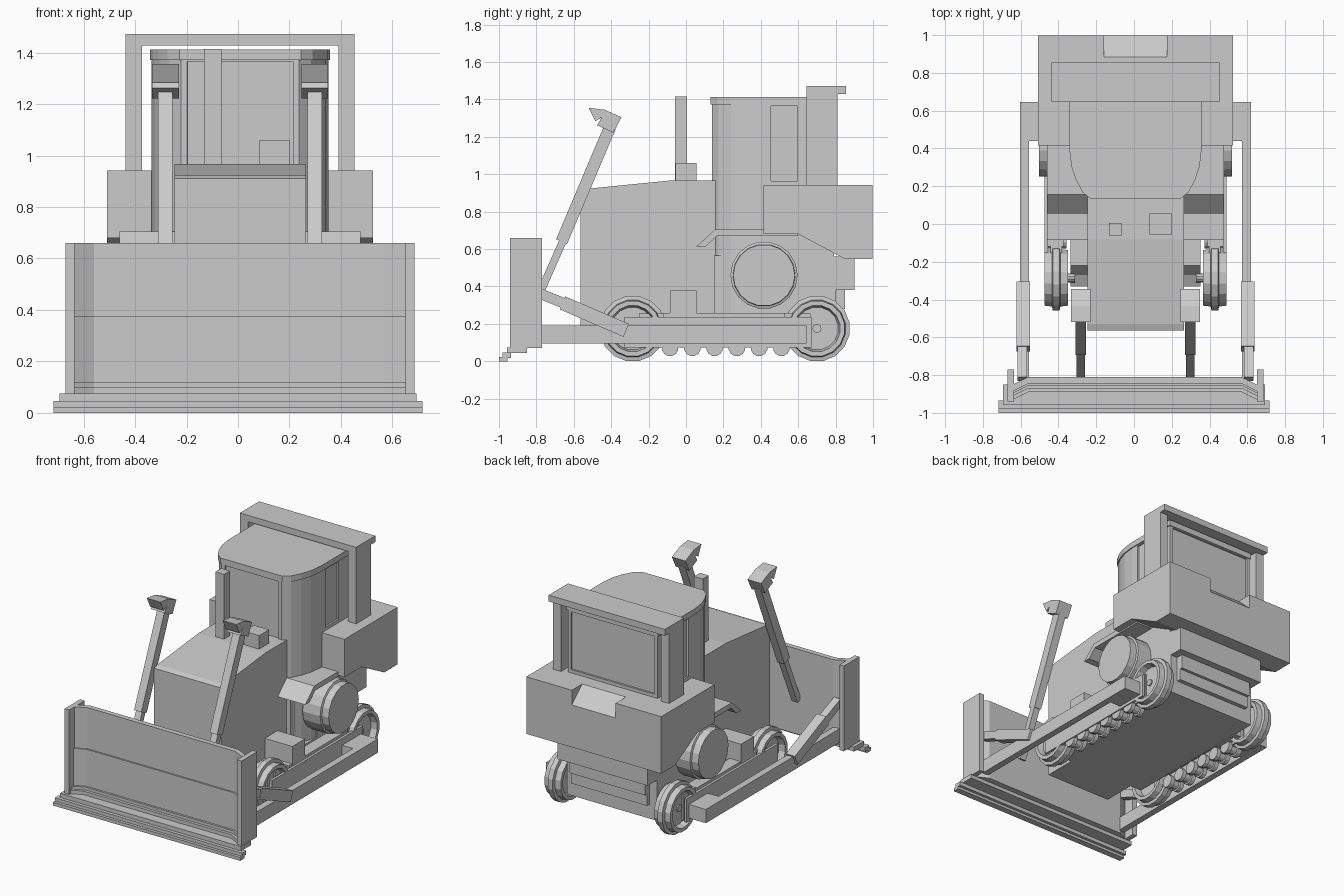
import bpy, bmesh, math
from mathutils import Vector

if "Cube" in bpy.data.objects:
    bpy.data.objects.remove(bpy.data.objects["Cube"])

C = 0.008  # the machine sits slightly off the blade centre
GREY = bpy.data.materials.new("plain grey")
GREY.diffuse_color = (0.6, 0.6, 0.6, 1)
GREY.use_nodes = True
GREY.node_tree.nodes["Principled BSDF"].inputs["Base Color"].default_value = GREY.diffuse_color


def finish(name, bm):
    bmesh.ops.recalc_face_normals(bm, faces=bm.faces)
    me = bpy.data.meshes.new(name)
    bm.to_mesh(me)
    bm.free()
    me.materials.append(GREY)
    ob = bpy.data.objects.new(name, me)
    bpy.context.collection.objects.link(ob)
    return ob


def loft(name, sections, edit=None):
    """Closed skin through equal-length point rings, capped at both ends."""
    bm = bmesh.new()
    rings = [[bm.verts.new(p) for p in s] for s in sections]
    n = len(rings[0])
    for a, b in zip(rings, rings[1:]):
        for i in range(n):
            j = (i + 1) % n
            bm.faces.new((a[i], a[j], b[j], b[i]))
    bm.faces.new(rings[0])
    bm.faces.new(rings[-1])
    bmesh.ops.recalc_face_normals(bm, faces=bm.faces)
    if edit:
        edit(bm)
    return finish(name, bm)


def side_profile(name, pts, x0, x1):
    return loft(name, [[(x + C, y, z) for y, z in pts] for x in (x0, x1)])


def box(name, x0, x1, y0, y1, z0, z1):
    return side_profile(name, [(y0, z0), (y1, z0), (y1, z1), (y0, z1)], x0, x1)


def beam(name, x, w, p, q, h):
    """Square bar in a vertical plane from p to q, both (y, z)."""
    p, q = Vector(p), Vector(q)
    d = (q - p).normalized() * h / 2
    n = Vector((-d.y, d.x))
    side_profile(name, [p - n, q - n, q + n, p + n], x - w / 2, x + w / 2)


def lathe(name, x, y, z, prof, n):
    """Turn an (x offset, radius) outline about the x axis."""
    rings = [[(x + C + dx, y + r * math.sin((i + .5) * math.tau / n),
               z + r * math.cos((i + .5) * math.tau / n)) for i in range(n)]
             for dx, r in prof]
    return loft(name, rings)


# Blade: stepped panel with angled wings, stepped cutting edge
panel = [(-.845, .66), (-.845, .376), (-.856, .376), (-.856, .12), (-.87, .12),
         (-.87, .1), (-.89, .1), (-.89, .07), (-.81, .07), (-.81, .66)]
loft("blade_panel", [[(x + .005, y + dy, z) for y, z in panel]
                     for x, dy in ((-.645, -.04), (-.565, 0), (.565, 0), (.645, -.04))])
for i, (w, y0, y1, z0, z1) in enumerate(((.717, -1, -.955, 0, .023),
                                         (.717, -.98, -.935, .018, .046),
                                         (.693, -.957, -.85, .044, .075))):
    box("cutting_edge_%d" % i, -w - C, w - C, y0, y1, z0, z1)

# Hood and lower hull
side_profile("hood", [(-.565, .1), (-.565, .91), (-.53, .922), (-.08, .967),
                      (.157, .967), (.157, .1)], -.255, .257)
side_profile("belly", [(-.33, .1), (-.33, .15), (-.27, .18), (-.22, .24), (.8, .24),
                       (.8, .1)], -.345, .345)
side_profile("rear_hull", [(.15, .2), (.83, .2), (.83, .28), (.85, .28), (.85, .38),
                           (.9, .38), (.9, .56), (.15, .565)], -.29, .29)
side_profile("rear_hull_wide", [(.36, .2), (.8, .2), (.8, .38), (.9, .38),
                                (.9, .56), (.36, .565)], -.345, .345)

# Exhaust stack and hood box
box("exhaust_stack", -.14, -.073, -.06, .005, .95, 1.415)
box("hood_box", .075, .192, -.055, .055, .95, 1.06)

# Cab: rounded front plan, recessed windows, roof plate
half = [(.23, .138), (.275, .175), (.31, .24), (.333, .31), (.344, .4)]


def plan(pts, back, grow=0):
    r = [(x + grow, y - grow) for x, y in pts] + [(pts[-1][0] + grow, y) for y in (.43, .62, back)]
    return r + [(-x, y) for x, y in reversed(r)]


def windows(bm):
    def pick(f):
        c, n = f.calc_center_median(), f.normal
        if c.z < .98 or abs(n.z) > .5:
            return False
        return abs(n.y) > .95 or (abs(n.x) > .95 and .45 < c.y < .6)
    picked = [f for f in bm.faces if pick(f)]
    bmesh.ops.inset_individual(bm, faces=picked, thickness=.035)
    bmesh.ops.inset_individual(bm, faces=picked, thickness=.0005, depth=-.012)


cab = plan(half, .79)
loft("cab", [[(x + C, y, z) for x, y in cab] for z in (.24, .94, 1.39)], windows)
roof = plan(half, .795, .006)
loft("cab_roof", [[(x + C, y, z) for x, y in roof] for z in (1.372, 1.413)])

# Roll-over canopy, standing clear of the cab
box("canopy_top", -.445, .445, .645, .81, 1.428, 1.472)
box("canopy_lip", -.445, .445, .81, .855, 1.428, 1.472)

# Counterweight: three slices, the middle one with a chamfered notch
low = [(.6, .68), (.85, .547), (.998, .547)]
full = [(.415, .942), (.415, .68)] + low + [(.998, .942)]
notch = [(.415, .942), (.415, .68)] + low + [(.998, .84), (.885, .942)]
side_profile("counterweight_middle", notch, -.168, .168)

for s, tag in ((-1, "left"), (1, "right")):
    def sbox(name, x0, x1, *r):
        box(name + "_" + tag, s * x0, s * x1, *r)

    def sprof(name, pts, x0, x1):
        side_profile(name + "_" + tag, pts, s * x0, s * x1)

    sprof("counterweight", full, .168, .517)
    sbox("canopy_post", .382, .445, .645, .81, .94, 1.43)
    # Fender plate
    sprof("fender", [(.055, .613), (.155, .705), (.6, .705), (.6, .67), (.165, .67),
                     (.105, .613)], .25, .468)
    # Side drum with flange
    lathe("side_drum_" + tag, s * .32, .417, .46,
          [(0, .15), (0, .18), (s * .135, .18), (s * .14, .167), (s * .19, .165)], 18)
    # Blade end plate
    sbox("blade_end_plate", .643, .678, -.94, -.77, .07, .66)

    # Wheels
    wheel = [(-.02, .02), (-.02, .115), (-.062, .125), (-.062, .15), (-.022, .155),
             (-.018, .177), (.018, .177), (.022, .155), (.062, .15), (.062, .125),
             (.02, .115), (.02, .02)]
    for y, tg in ((-.285, "front"), (.7, "rear")):
        lathe("wheel_%s_%s" % (tg, tag), s * .42, y, .175, wheel, 16)
        lathe("axle_%s_%s" % (tg, tag), s * .40, y, .175,
              [(-s * .08, .024), (s * .05, .024)], 10)
    # Track rollers
    roller = [(-.055, .034), (-.055, .045), (-.025, .045), (-.022, .034),
              (.022, .034), (.025, .045), (.055, .045), (.055, .034)]
    for i in range(6):
        lathe("roller_%d_%s" % (i, tag), s * .42, -.085 + i * .119, .072, roller, 12)
    # Track frame, outer skirt plate and box
    sprof("track_frame", [(-.25, .09), (-.25, .255), (.665, .255),
                          (.665, .075), (-.15, .075)], .39, .45)
    sbox("track_frame_top", .38, .465, -.12, .53, .13, .257)
    sbox("track_frame_skirt", .464, .482, -.33, .67, .075, .238)
    sbox("frame_box", .25, .468, -.085, .055, .24, .378)

    # Push arm with rear trunnion
    sbox("push_arm", .565, .612, -.82, .645, .095, .19)
    sbox("push_arm_trunnion", .34, .612, .44, .645, .095, .19)
    # Diagonal brace
    beam("brace_sleeve_" + tag, s * .594, .07, (-.32, .165), (-.66, .312), .075)
    beam("brace_rod_" + tag, s * .60, .05, (-.64, .305), (-.82, .378), .055)
    # Lift cylinder: rod, barrel and hooked head
    beam("lift_rod_" + tag, s * .29, .046, (-.805, .31), (-.6, .775), .04)
    beam("lift_barrel_" + tag, s * .29, .056, (-.665, .64), (-.405, 1.255), .064)
    sprof("lift_head", [(-.52, 1.355), (-.435, 1.345), (-.345, 1.305), (-.388, 1.222),
                        (-.475, 1.262), (-.45, 1.305), (-.485, 1.283)], .238, .342)
